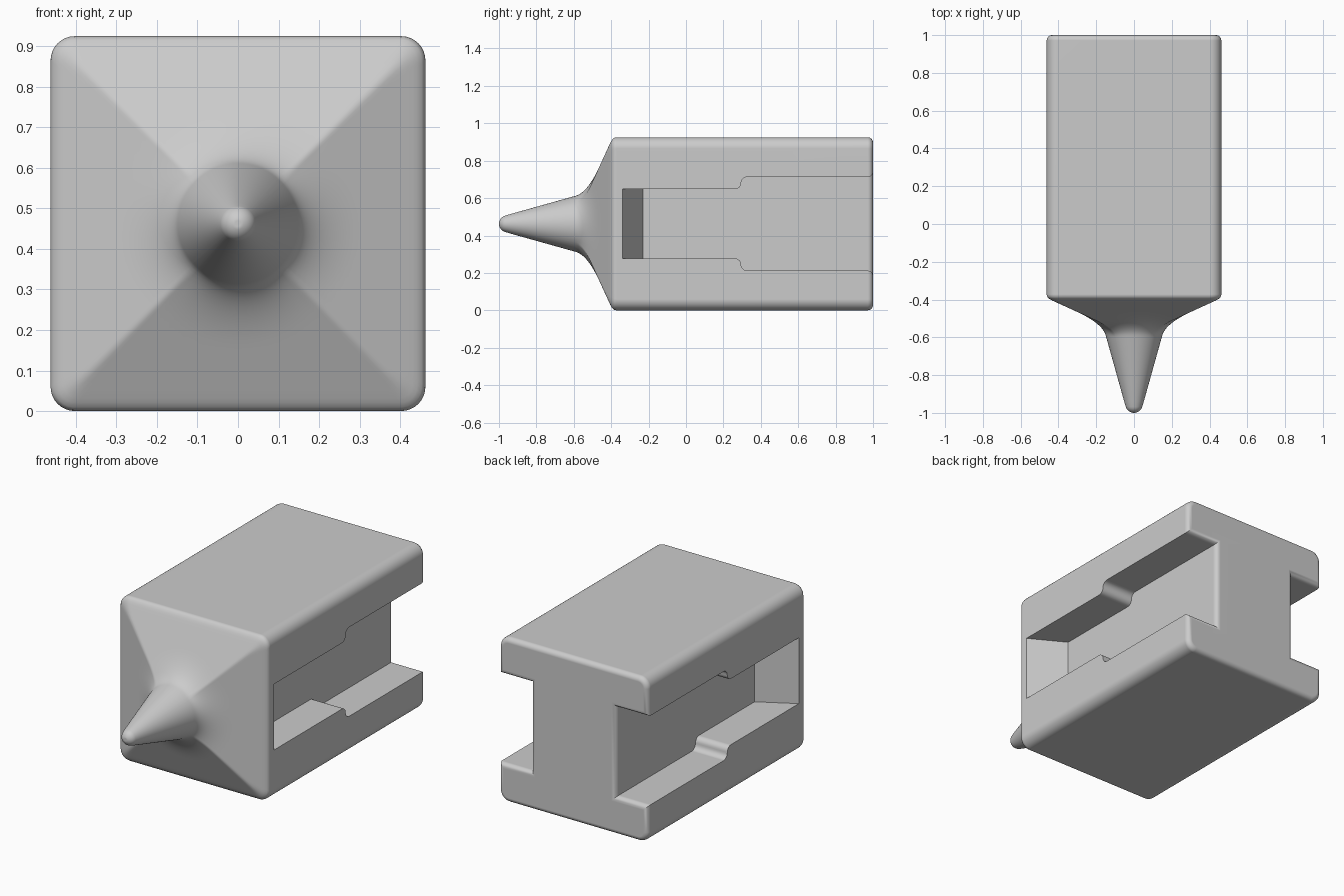
import bpy, bmesh
from math import sin, cos, pi, sqrt, atan2

if "Cube" in bpy.data.objects:
    bpy.data.objects.remove(bpy.data.objects["Cube"])

HALF, MID, ROUND = 0.4625, 0.4625, 0.06

grey = bpy.data.materials.new("plain grey")
grey.use_nodes = True
grey.diffuse_color = (0.6, 0.6, 0.6, 1)
grey.node_tree.nodes["Principled BSDF"].inputs["Base Color"].default_value = (0.6, 0.6, 0.6, 1)


def make_object(name, bm):
    bmesh.ops.recalc_face_normals(bm, faces=bm.faces[:])
    mesh = bpy.data.meshes.new(name)
    bm.to_mesh(mesh)
    bm.free()
    obj = bpy.data.objects.new(name, mesh)
    bpy.context.collection.objects.link(obj)
    mesh.materials.append(grey)
    return obj


def loft(bm, rings):
    """Skin a list of point rings and cap both ends."""
    loops = [[bm.verts.new(p) for p in ring] for ring in rings]
    n = len(loops[0])
    for a, b in zip(loops, loops[1:]):
        for i in range(n):
            j = (i + 1) % n
            bm.faces.new((a[i], a[j], b[j], b[i]))
    bm.faces.new(loops[0])
    bm.faces.new(loops[-1][::-1])


def square_radius(t, w, r):
    """Distance to a rounded square's edge in direction t."""
    c, s = abs(cos(t)), abs(sin(t))
    k = w - r
    if min(c, s) / max(c, s) * w <= k:
        return w / max(c, s)
    a = k * (c + s)
    return a + sqrt(max(a * a - 2 * k * k + r * r, 0))


def smooth_max(a, b, k=0.12):
    h = max(k - abs(a - b), 0)
    return max(a, b) + h * h / (4 * k)


def cone_radius(y):
    return 0.147 + 0.28 * (y + 0.6)


# Ring directions: along one side, then round its corner, four times over
quarter = [atan2(v / 10 * (HALF - ROUND), HALF) for v in range(-10, 11)]
for i in range(1, 8):
    a = i / 8 * pi / 2
    quarter.append(atan2(HALF - ROUND + ROUND * sin(a), HALF - ROUND + ROUND * cos(a)))
angles = [t + q * pi / 2 for q in range(4) for t in quarter]


def ring(y, radius):
    return [(radius(t) * cos(t), y, MID + radius(t) * sin(t)) for t in angles]


# Main block with a rounded front rim
rings = []
for y, w, r in ((1, HALF, ROUND), (-0.372, HALF, ROUND), (-0.384, 0.46, 0.058),
                (-0.393, 0.453, 0.05), (-0.4, 0.442, 0.04)):
    rings.append(ring(y, lambda t: square_radius(t, w, r)))

# Pyramid front that flows into the cone
for i in range(23):
    y = -0.406 - i * 0.0095
    w = max(0.455 + 2.19 * (y + 0.395), 0.001)
    r = min(max(0.035 + (y + 0.406) * 1.1, 0.008), w * 0.5)
    rings.append(ring(y, lambda t: smooth_max(square_radius(t, w, r), cone_radius(y))))

# Cone and ball tip
for y in (-0.66, -0.75, -0.85, -0.94):
    rings.append(ring(y, lambda t: cone_radius(y)))
for i in range(8):
    a = 0.28 + i / 8 * (pi / 2 - 0.28)
    rings.append(ring(-0.955 - 0.045 * sin(a), lambda t: 0.045 * cos(a)))

bm = bmesh.new()
loft(bm, rings)
bmesh.ops.recalc_face_normals(bm, faces=bm.faces[:])
block = [f for f in bm.faces if f.calc_center_median().y > -0.37]
edges = list({e for f in block for e in f.edges
              if all(v.co.y > -0.373 for v in e.verts)
              and any(v.co.y > 0 for v in e.verts)})
bmesh.ops.dissolve_limit(bm, angle_limit=0.01, edges=edges,
                         verts=[v for v in bm.verts if v.co.y > 0.9])
body = make_object("pointed_block", bm)


# Side slots: stepped outline with a slanted front wall
def slot_outline(x, front):
    low = [(front, 0.185)]
    r = 0.0325
    for i in range(7):
        a = i / 6 * pi / 2
        low.append((0.262 + r * sin(a), 0.185 + r - r * cos(a)))
    for i in range(1, 7):
        a = i / 6 * pi / 2
        low.append((0.262 + 2 * r - r * cos(a), 0.185 + r + r * sin(a)))
    low.append((1.2, 0.25))
    return ([(x, y, MID - d) for y, d in low]
            + [(x, y, MID + d) for y, d in reversed(low)])


for side, label in ((1, "left"), (-1, "right")):
    bm = bmesh.new()
    loft(bm, [slot_outline(side * 0.265, -0.23), slot_outline(side * 0.6, -0.417)])
    cutter = make_object(label + "_slot_cutter", bm)
    cutter.hide_render = True
    cut = body.modifiers.new(label + "_slot", "BOOLEAN")
    cut.operation = "DIFFERENCE"
    cut.solver = "EXACT"
    cut.object = cutter
    bpy.context.view_layer.objects.active = body
    bpy.ops.object.modifier_apply(modifier=cut.name)
    bpy.data.objects.remove(cutter)

# Rounded rim around the back face
bm = bmesh.new()
bm.from_mesh(body.data)
bmesh.ops.remove_doubles(bm, verts=bm.verts[:], dist=0.0001)
rim = [e for e in bm.edges if all(v.co.y > 0.999 for v in e.verts)
       and len(e.link_faces) == 2 and e.calc_face_angle(0) > 0.5]
bmesh.ops.bevel(bm, geom=rim, offset=0.028, offset_type="OFFSET", segments=4,
                profile=0.5, affect="EDGES", clamp_overlap=True)
bm.to_mesh(body.data)
bm.free()

# Smooth curves, crisp slot edges
bpy.ops.object.select_all(action="DESELECT")
body.select_set(True)
bpy.context.view_layer.objects.active = body
bpy.ops.object.shade_smooth_by_angle(angle=0.6)
weighted = body.modifiers.new("even_shading", "WEIGHTED_NORMAL")
weighted.keep_sharp = True
